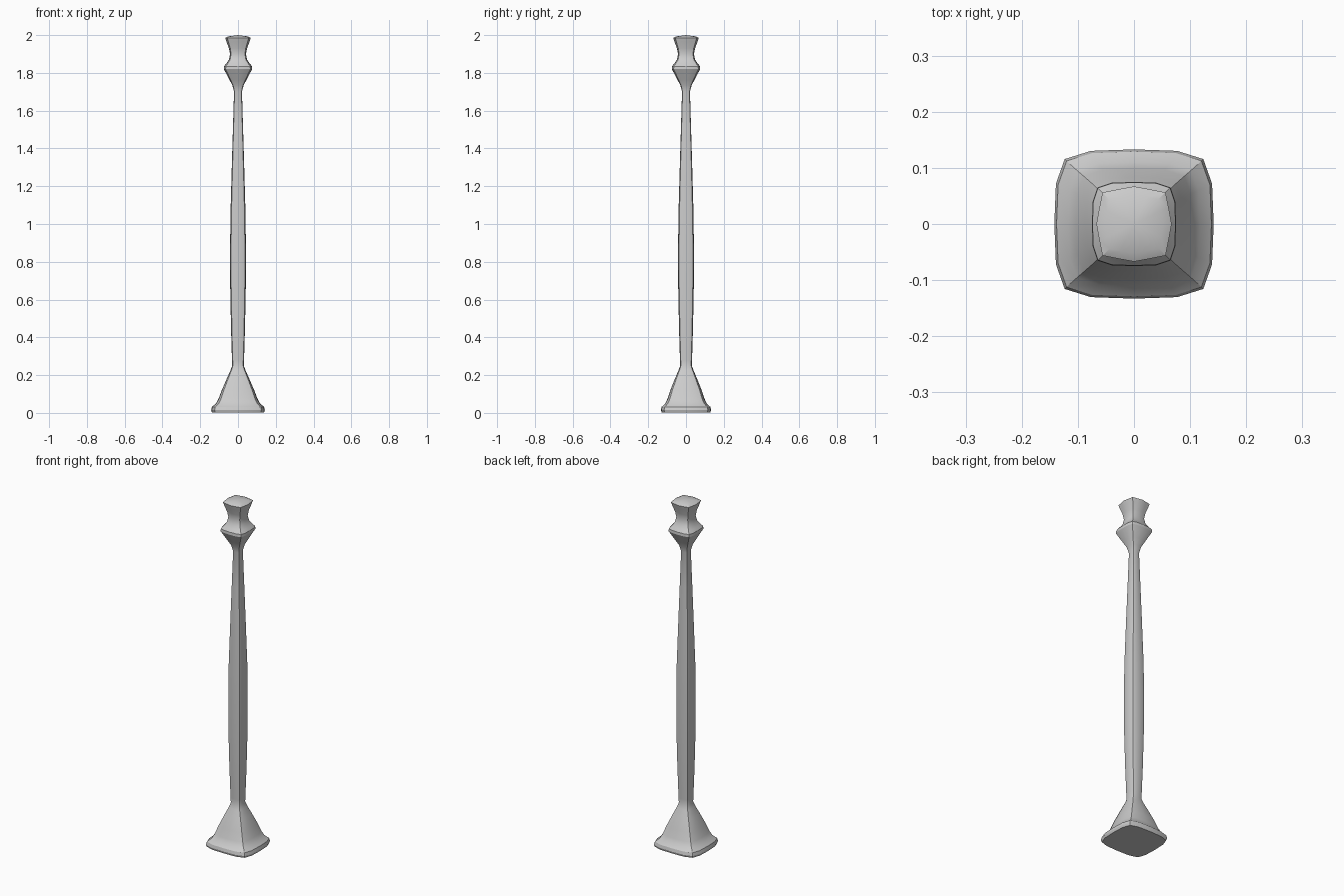
import bpy, bmesh, math

# Rounded-square cross-section: side middle, shoulder, corner (one eighth pair per quadrant)
QUADRANT = [(1.0, 0.0), (0.98, 0.54), (0.87, 0.87), (0.54, 0.98)]
# Octagonal variant for the flared cap (shoulders lie on the straight edge)
CAP_QUADRANT = [(1.0, 0.0), (0.92, 0.44), (0.84, 0.84), (0.44, 0.92)]


def section(quadrant):
    pts = []
    for k in range(4):
        c, s = [(1, 0), (0, 1), (-1, 0), (0, -1)][k]
        pts += [(x * c - y * s, x * s + y * c) for x, y in quadrant]
    return pts


def loft(name, profile):
    """profile rows: z, half width x, half width y, cap blend"""
    bm = bmesh.new()
    sq, cap = section(QUADRANT), section(CAP_QUADRANT)
    rings = []
    for z, wx, wy, t in profile:
        rings.append([bm.verts.new((wx * (a[0] * (1 - t) + b[0] * t),
                                    wy * (a[1] * (1 - t) + b[1] * t), z))
                      for a, b in zip(sq, cap)])
    n = len(sq)
    for lo, hi in zip(rings, rings[1:]):
        for i in range(n):
            j = (i + 1) % n
            bm.faces.new((lo[i], lo[j], hi[j], hi[i]))
    bm.faces.new(rings[0][::-1])
    # Shallow domed top
    apex = bm.verts.new((0, 0, 2.0))
    for i in range(n):
        bm.faces.new((rings[-1][i], rings[-1][(i + 1) % n], apex))
    mesh = bpy.data.meshes.new(name)
    bm.to_mesh(mesh)
    bm.free()
    obj = bpy.data.objects.new(name, mesh)
    bpy.context.collection.objects.link(obj)
    bpy.context.view_layer.objects.active = obj
    obj.select_set(True)
    bpy.ops.object.shade_smooth_by_angle(angle=math.radians(25))
    return obj


loft("turned_post", [
    # flared foot
    (0.003, 0.138, 0.129, 0), (0.015, 0.142, 0.133, 0), (0.032, 0.138, 0.129, 0),
    (0.05, 0.117, 0.110, 0), (0.075, 0.103, 0.098, 0), (0.12, 0.086, 0.083, 0),
    (0.18, 0.060, 0.059, 0), (0.225, 0.040, 0.040, 0), (0.25, 0.031, 0.031, 0),
    # slender swelling shaft
    (0.28, 0.032, 0.032, 0), (0.45, 0.037, 0.037, 0), (0.65, 0.041, 0.041, 0),
    (0.85, 0.042, 0.042, 0), (1.05, 0.040, 0.040, 0), (1.3, 0.033, 0.033, 0),
    (1.5, 0.027, 0.027, 0), (1.7, 0.021, 0.021, 0),
    # collar
    (1.735, 0.030, 0.030, 0), (1.765, 0.046, 0.046, 0), (1.82, 0.075, 0.075, 0),
    (1.835, 0.074, 0.074, 0), (1.85, 0.062, 0.062, 0), (1.87, 0.048, 0.048, 0),
    # neck and flared cap
    (1.90, 0.042, 0.042, 0.2), (1.93, 0.048, 0.048, 0.6),
    (1.965, 0.061, 0.061, 1), (1.985, 0.067, 0.067, 1),
    (1.993, 0.052, 0.052, 1),
])
